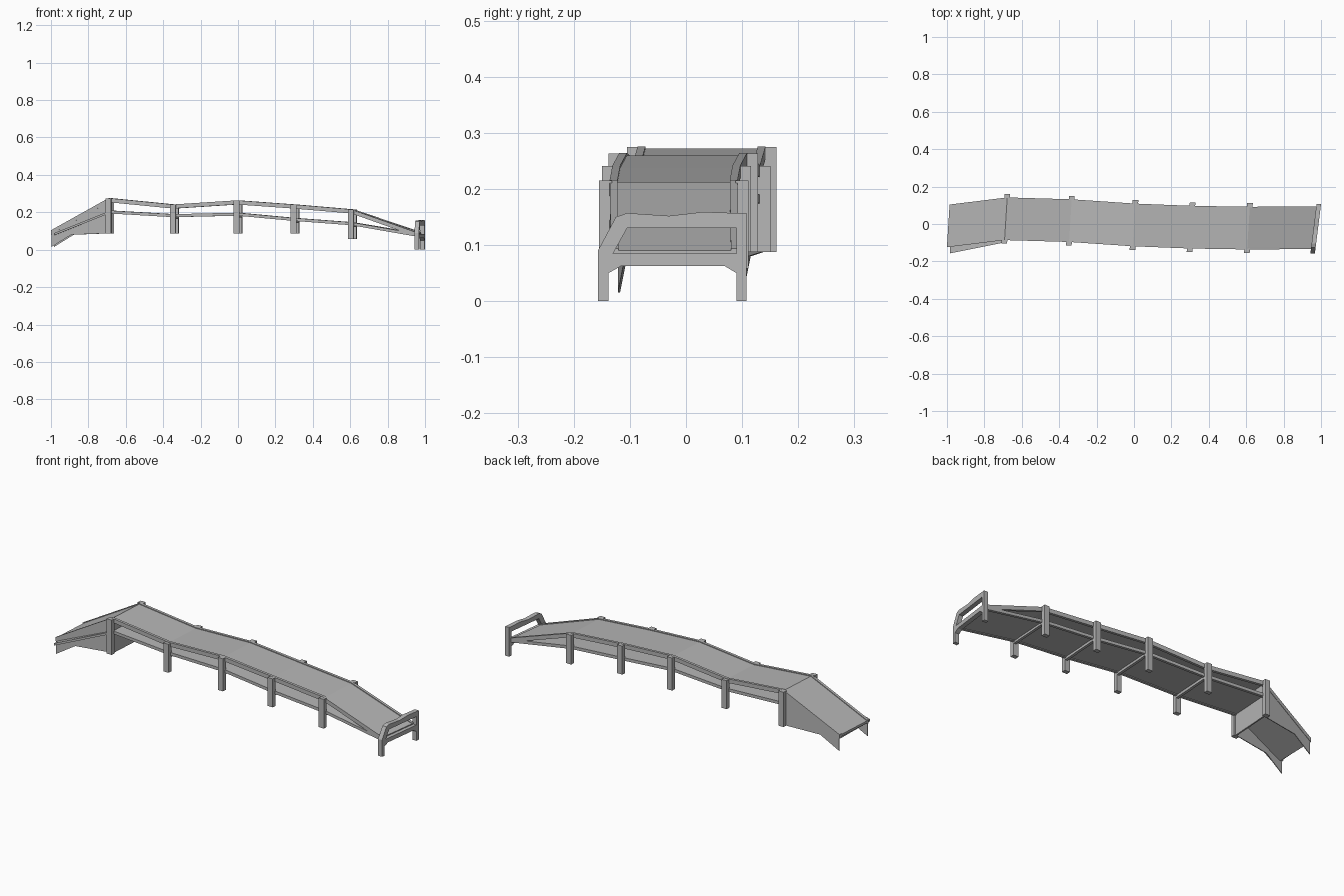
import bpy, bmesh
from mathutils import Vector

if "Cube" in bpy.data.objects:
    bpy.data.objects.remove(bpy.data.objects["Cube"])

grey = bpy.data.materials.new("weathered grey")
grey.diffuse_color = (0.47, 0.47, 0.47, 1)
grey.use_nodes = True
grey.node_tree.nodes["Principled BSDF"].inputs["Base Color"].default_value = grey.diffuse_color

HALF = 0.112  # half width of the walkway
# x, centre y, deck top z, lower floor top z, sideways skew of the cross line
STATIONS = [(-0.993, -0.010, 0.100, 0.090, 0.007),
            (-0.685, 0.028, 0.272, 0.208, 0.007),
            (-0.340, 0.018, 0.238, 0.188, 0.007),
            (0.000, -0.005, 0.260, 0.196, 0.007),
            (0.305, -0.017, 0.238, 0.168, 0.007),
            (0.612, -0.022, 0.212, 0.145, 0.007),
            (0.965, -0.020, 0.090, 0.085, 0.015)]


def finish(name, bm):
    bmesh.ops.recalc_face_normals(bm, faces=bm.faces)
    mesh = bpy.data.meshes.new(name)
    bm.to_mesh(mesh)
    bm.free()
    mesh.materials.append(grey)
    ob = bpy.data.objects.new(name, mesh)
    bpy.context.collection.objects.link(ob)
    return ob


def loft(name, rings):
    """Closed solid through a series of four-cornered sections."""
    bm = bmesh.new()
    rows = [[bm.verts.new(p) for p in r] for r in rings]
    for a, b in zip(rows, rows[1:]):
        for i in range(4):
            j = (i + 1) % 4
            bm.faces.new((a[i], a[j], b[j], b[i]))
    bm.faces.new(rows[0])
    bm.faces.new(rows[-1])
    return finish(name, bm)


def slab(name, outline, offset):
    """Extrude a 3D outline by an offset vector."""
    bm = bmesh.new()
    face = bm.faces.new([bm.verts.new(p) for p in outline])
    new = bmesh.ops.extrude_face_region(bm, geom=[face], use_keep_orig=True)["geom"]
    bmesh.ops.translate(bm, vec=Vector(offset),
                        verts=[v for v in new if isinstance(v, bmesh.types.BMVert)])
    return finish(name, bm)


def at(s, dy, z):
    return (s[0] + s[4] * dy / HALF, s[1] + dy, z)


def strip(name, stations, level, y0, y1, top, bottom):
    """Long strip following the stations between two side offsets."""
    loft(name, [[at(s, y0, s[level] + bottom), at(s, y1, s[level] + bottom),
                 at(s, y1, s[level] + top), at(s, y0, s[level] + top)]
                for s in stations])


# Upper walking deck and its edge beams
strip("upper_deck", STATIONS, 2, -HALF, HALF, 0, -0.012)
# Lower floor and its edge beams
strip("lower_floor", STATIONS[1:], 3, -HALF, HALF, 0, -0.010)
for side, label in ((-1, "front"), (1, "back")):
    inner, outer = side * (HALF - 0.012), side * (HALF + 0.002)
    strip(label + "_deck_beam", STATIONS, 2, inner, outer, 0.004, -0.018)
    strip(label + "_floor_beam", STATIONS[1:], 3, inner, outer, 0.002, -0.014)

# Posts on both sides and the joists between them
for n, s in enumerate(STATIONS[1:6]):
    foot = 0.058 if n == 4 else 0.088
    for side, label in ((-1, "front"), (1, "back")):
        y0, y1 = side * (HALF - 0.002), side * (HALF + 0.021)
        ring = []
        for z in (foot, s[2] + 0.003):
            ring.append([(at(s, y, z)[0] + dx, s[1] + y, z)
                         for dx, y in ((-0.015, y0), (0.015, y0), (0.015, y1), (-0.015, y1))])
        loft(f"{label}_post_{n + 1}", ring)
    if n:
        z = s[3] - 0.010
        slab(f"joist_{n + 1}", [at(s, -HALF, z), at(s, HALF, z),
                                at(s, HALF, z - 0.014), at(s, -HALF, z - 0.014)],
             (0.014, 0, 0))

# Bulkhead closing the space below the top of the ramp
s = STATIONS[1]
slab("bulkhead", [at(s, -HALF, 0.088), at(s, HALF, 0.088),
                  at(s, HALF, 0.262), at(s, -HALF, 0.262)], (0.008, 0, 0))

# Splayed plate under the ramp
slab("ramp_under_plate", [(-0.985, -0.157, 0.088), (-0.98, 0.09, 0.088),
                          (-0.685, 0.138, 0.206), (-0.69, -0.098, 0.206)],
     (0, 0, -0.012))

# Side skirts of the ramp with a pointed toe
for side, label in ((-1, "front"), (1, "back")):
    a, b = STATIONS[0], STATIONS[1]
    dy = side * (HALF - 0.004)

    def p(t, z):
        q0, q1 = Vector(at(a, dy, z)), Vector(at(b, dy, z))
        return q0.lerp(q1, t)
    slab(label + "_ramp_skirt", [p(0.01, 0.015), p(0.35, 0.08), p(1, 0.088),
                                 p(1, 0.262), p(0.01, 0.09)], (0, side * 0.004, 0))

# End frame: each piece is an outline in y and z, on a slightly turned plane
def frame(name, outline):
    slab(name, [(0.943 + (y + 0.157) * 0.125, y, z) for y, z in outline], (0.024, 0, 0))


frame("frame_front_leg", [(-0.157, 0), (-0.138, 0), (-0.138, 0.05), (-0.130, 0.085),
                          (-0.105, 0.13), (-0.105, 0.157), (-0.125, 0.15), (-0.157, 0.09)])
frame("frame_back_leg", [(0.09, 0), (0.108, 0), (0.108, 0.157), (0.09, 0.157)])
frame("frame_top_rail", [(-0.105, 0.13), (0.09, 0.13), (0.09, 0.157), (0.03, 0.159),
                         (-0.03, 0.152), (-0.105, 0.157)])
frame("frame_sill", [(-0.138, 0.05), (-0.115, 0.063), (0.068, 0.063), (0.09, 0.05),
                     (0.09, 0.085), (-0.130, 0.085)])
